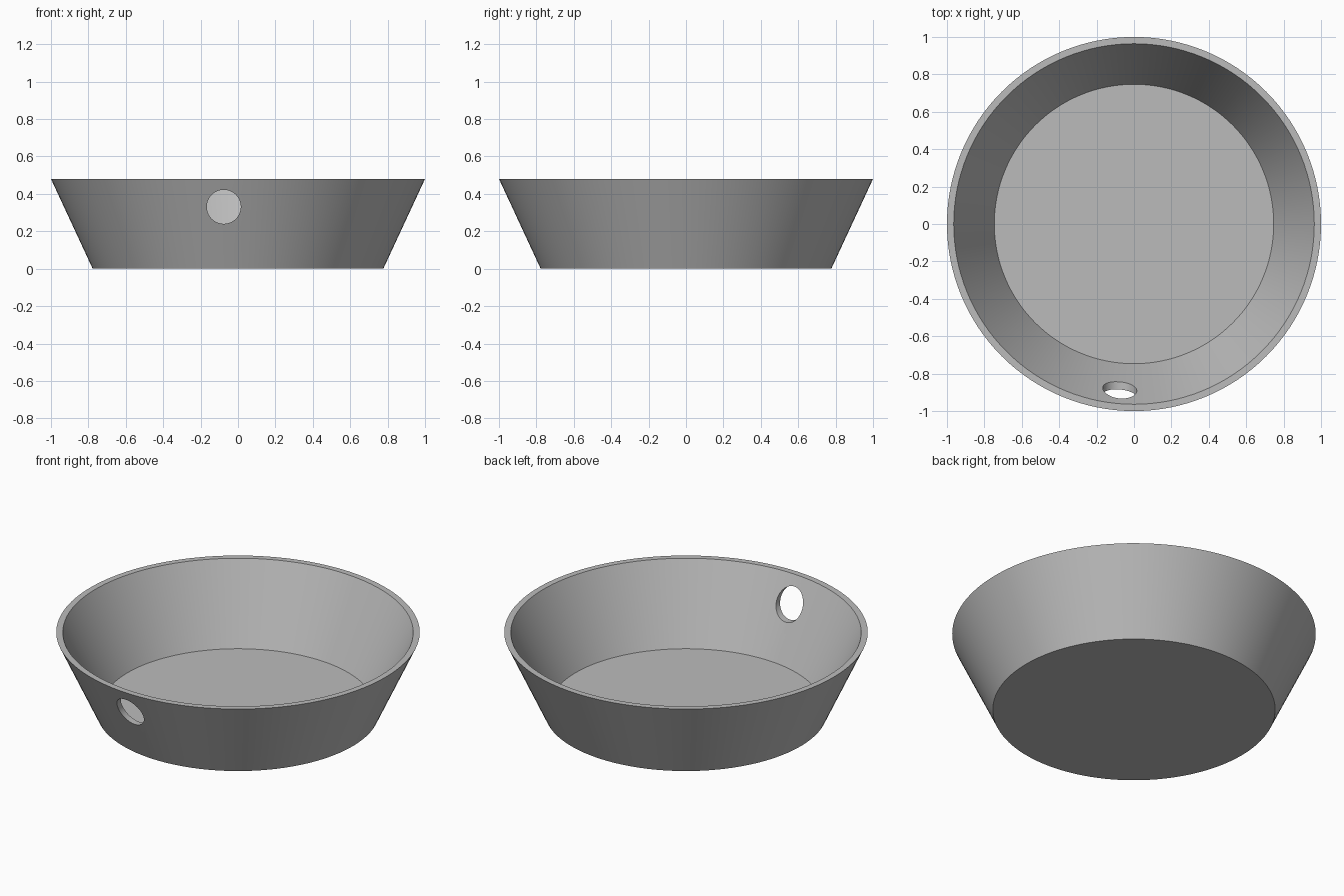
import bpy
import bmesh
import math

SEGMENTS = 128

default = bpy.data.objects.get("Cube")
if default:
    bpy.data.objects.remove(default, do_unlink=True)

# Plain grey material
grey = bpy.data.materials.new("plain grey")
grey.use_nodes = True
colour = (0.5, 0.5, 0.5, 1)
grey.diffuse_color = colour
grey.node_tree.nodes["Principled BSDF"].inputs["Base Color"].default_value = colour


def ring(bm, radius, z):
    step = 2 * math.pi / SEGMENTS
    return [bm.verts.new((radius * math.cos(i * step), radius * math.sin(i * step), z))
            for i in range(SEGMENTS)]


# Tapered dish: base, outer wall, flat rim, inner wall and floor
profile = [(0.777, 0), (1.0, 0.48), (0.964, 0.48), (0.747, 0.032)]
bm = bmesh.new()
rings = [ring(bm, r, z) for r, z in profile]
for low, high in zip(rings, rings[1:]):
    for i in range(SEGMENTS):
        j = (i + 1) % SEGMENTS
        bm.faces.new((low[i], low[j], high[j], high[i]))
bm.faces.new(rings[0][::-1])
bm.faces.new(rings[-1])
bmesh.ops.recalc_face_normals(bm, faces=bm.faces)
mesh = bpy.data.meshes.new("dish")
bm.to_mesh(mesh)
bm.free()
mesh.materials.append(grey)
dish = bpy.data.objects.new("dish", mesh)
bpy.context.collection.objects.link(dish)

# Round hole straight through the front wall
bpy.ops.mesh.primitive_cylinder_add(vertices=64, radius=0.091, depth=0.5,
                                    location=(-0.076, -0.9, 0.331),
                                    rotation=(math.pi / 2, 0, 0))
cutter = bpy.context.object
cutter.name = "hole_cutter"
cutter.hide_render = True
cutter.data.materials.append(grey)

bpy.ops.object.select_all(action="DESELECT")
dish.select_set(True)
bpy.context.view_layer.objects.active = dish
cut = dish.modifiers.new("hole", "BOOLEAN")
cut.operation = "DIFFERENCE"
cut.solver = "EXACT"
cut.object = cutter
bpy.ops.object.modifier_apply(modifier=cut.name)
bpy.data.objects.remove(cutter, do_unlink=True)

# Smooth walls with crisp rim, base and hole edges
bpy.ops.object.shade_smooth_by_angle(angle=math.radians(30))
